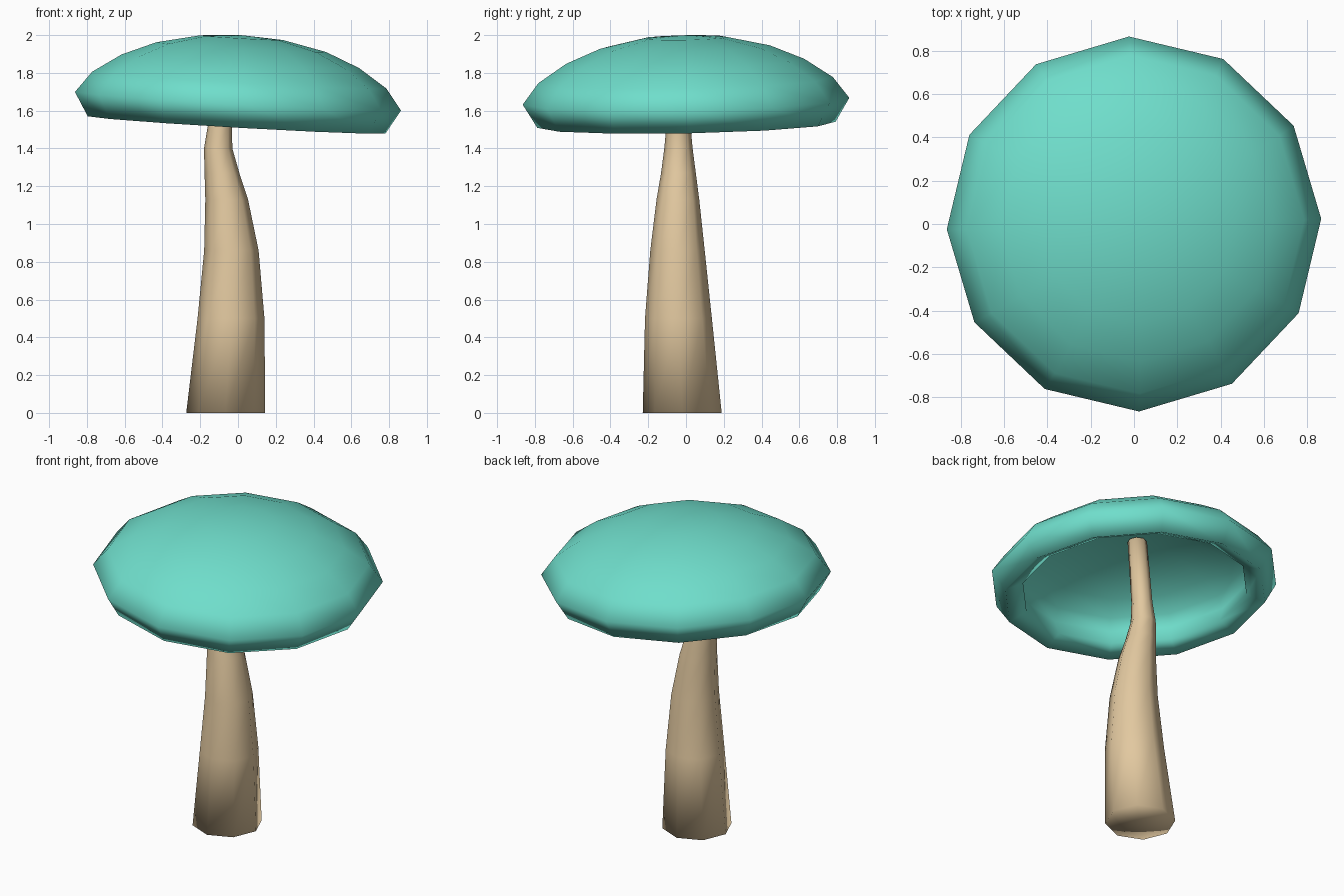
import bpy, bmesh, math
from mathutils import Matrix

if "Cube" in bpy.data.objects:
    bpy.data.objects.remove(bpy.data.objects["Cube"])


def loft(name, rings, sides, turn, colour, matrix=Matrix()):
    """Skin a stack of rings given as (x, y, z, radius); radius 0 makes a pole."""
    bm = bmesh.new()
    loops = []
    for x, y, z, r in rings:
        loop = []
        for i in range(sides):
            a = turn + math.tau * i / sides
            loop.append(bm.verts.new((x + r * math.cos(a), y + r * math.sin(a), z)))
        loops.append(loop)
    for low, high in zip(loops, loops[1:]):
        for i in range(sides):
            j = (i + 1) % sides
            bm.faces.new((low[i], low[j], high[j], high[i]))
    bmesh.ops.remove_doubles(bm, verts=bm.verts, dist=1e-4)
    bmesh.ops.recalc_face_normals(bm, faces=bm.faces)
    bm.transform(matrix)
    for f in bm.faces:
        f.smooth = True
    mesh = bpy.data.meshes.new(name)
    bm.to_mesh(mesh)
    bm.free()
    mat = bpy.data.materials.new(name + "_colour")
    mat.diffuse_color = colour
    mat.use_nodes = True
    mat.node_tree.nodes["Principled BSDF"].inputs["Base Color"].default_value = mat.diffuse_color
    mesh.materials.append(mat)
    obj = bpy.data.objects.new(name, mesh)
    bpy.context.collection.objects.link(obj)
    return obj


# Cap: hollow twelve-sided shell, outer dome, rim, then thin inner dome
profile = [(0, 0.35), (0.22, 0.337), (0.45, 0.287), (0.63, 0.212), (0.78, 0.112),
           (0.865, 0.0), (0.79, -0.125), (0.68, -0.075), (0.71, 0.02),
           (0.67, 0.09), (0.57, 0.165), (0.42, 0.235), (0.21, 0.285), (0, 0.297)]
tilt = (Matrix.Translation((0, 0, 1.65))
        @ Matrix.Rotation(math.radians(3.3), 4, 'Y')
        @ Matrix.Rotation(math.radians(1.1), 4, 'X'))
loft("mushroom_cap", [(0, 0, h, r) for r, h in profile], 12, math.radians(1.6),
     (0.16, 0.73, 0.60, 1), tilt)

# Stem: tapered eight-sided tube with a gentle bend, closed foot, reaching into the cap
stem = [(-0.065, -0.02, 0, 0), (-0.065, -0.02, 0, 0.209), (-0.037, -0.04, 0.5, 0.177),
        (-0.035, -0.045, 0.86, 0.144), (-0.06, -0.043, 1.13, 0.113),
        (-0.085, -0.04, 1.27, 0.092), (-0.105, -0.04, 1.40, 0.075),
        (-0.095, -0.04, 1.53, 0.063), (-0.055, -0.035, 1.93, 0.058),
        (-0.055, -0.035, 1.93, 0)]
loft("mushroom_stem", stem, 8, 0, (0.76, 0.58, 0.35, 1))
